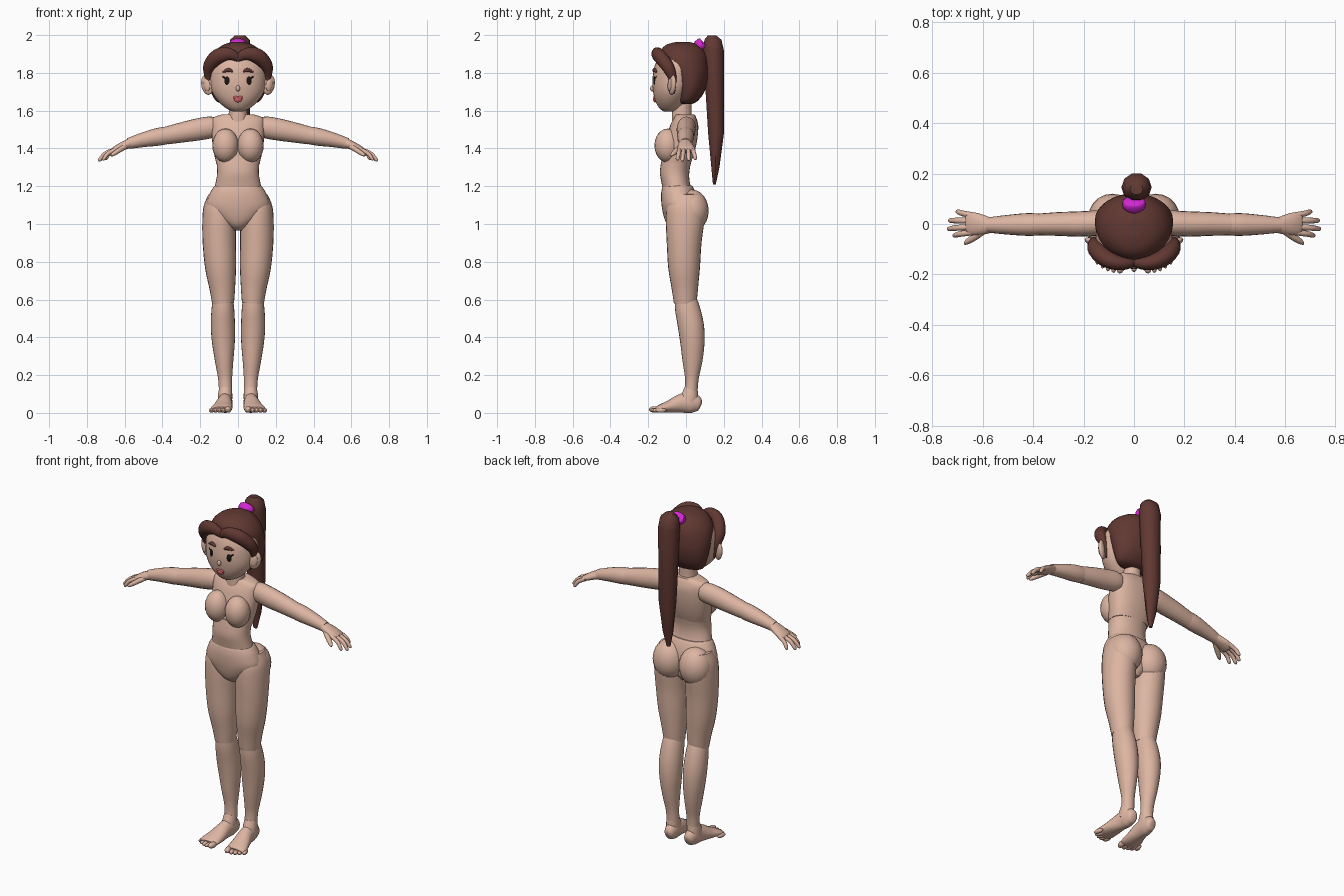
import bpy, bmesh
from math import cos, sin, pi, radians
from mathutils import Vector, Matrix, Euler


def material(name, rgb):
    m = bpy.data.materials.new(name)
    m.diffuse_color = (*rgb, 1)
    return m


SKIN = material("skin", (0.72, 0.46, 0.36))
HAIR = material("hair", (0.12, 0.04, 0.032))
DARK = material("dark", (0.012, 0.008, 0.008))
LIP = material("lip", (0.65, 0.11, 0.12))
TIE = material("tie", (0.65, 0.02, 0.65))


def finish(name, bm, mat, mirror):
    bmesh.ops.recalc_face_normals(bm, faces=bm.faces)
    me = bpy.data.meshes.new(name)
    bm.to_mesh(me)
    bm.free()
    ob = bpy.data.objects.new(name, me)
    bpy.context.collection.objects.link(ob)
    me.materials.append(mat)
    if mirror:
        mod = ob.modifiers.new("mirror", 'MIRROR')
        mod.use_mirror_merge = False
    return ob


def spline(rows, n):
    """Catmull-Rom through rows of numbers."""
    out = []
    for i in range(len(rows) - 1):
        p = [rows[max(i - 1, 0)], rows[i], rows[i + 1], rows[min(i + 2, len(rows) - 1)]]
        for k in range(n):
            t = k / n
            out.append([0.5 * (2 * b + (c - a) * t + (2 * a - 5 * b + 4 * c - d) * t * t
                               + (3 * b - a - 3 * c + d) * t ** 3) for a, b, c, d in zip(*p)])
    return out + [list(rows[-1])]


def skin(name, rings, mat, mirror):
    bm = bmesh.new()
    vs = [[bm.verts.new(v) for v in r] for r in rings]
    n = len(vs[0])
    for a, b in zip(vs, vs[1:]):
        for i in range(n):
            bm.faces.new((a[i], a[(i + 1) % n], b[(i + 1) % n], b[i]))
    bm.faces.new(vs[0])
    bm.faces.new(vs[-1])
    return finish(name, bm, mat, mirror)


def stack(name, rows, mat=SKIN, mirror=False, cx=0, seg=32, n=4, e=1.0):
    """Horizontal ovals: (z, half width, front y, back y)."""
    def f(c):
        return abs(c) ** e * (1 if c > 0 else -1)
    rings = []
    for z, hx, yf, yb in spline(rows, n):
        rings.append([(cx + hx * f(cos(2 * pi * i / seg)),
                       (yf + yb) / 2 + (yb - yf) / 2 * f(sin(2 * pi * i / seg)), z) for i in range(seg)])
    return skin(name, rings, mat, mirror)


def tube(name, rows, axis, mat=SKIN, mirror=True, seg=20, n=4):
    """Swept ovals: (x, y, z, radius along axis, other radius)."""
    rows = spline(rows, n)
    pts = [Vector(r[:3]) for r in rows]
    rings = []
    for i, r in enumerate(rows):
        t = (pts[min(i + 1, len(pts) - 1)] - pts[max(i - 1, 0)]).normalized()
        u = Vector(axis)
        u = (u - t * u.dot(t)).normalized()
        v = t.cross(u)
        rings.append([pts[i] + u * r[3] * cos(2 * pi * k / seg) + v * r[4] * sin(2 * pi * k / seg)
                      for k in range(seg)])
    return skin(name, rings, mat, mirror)


def ball(name, loc, rad, mat=SKIN, mirror=True, rot=(0, 0, 0), seg=20):
    bm = bmesh.new()
    m = Matrix.LocRotScale(Vector(loc), Euler([radians(a) for a in rot]), Vector(rad))
    bmesh.ops.create_uvsphere(bm, u_segments=seg, v_segments=seg // 2 + 2, radius=1, matrix=m)
    return finish(name, bm, mat, mirror)


X, Y = (1, 0, 0), (0, 1, 0)

# Torso
stack("neck", [(1.53, .062, -.075, .045), (1.57, .05, -.075, .03), (1.66, .048, -.07, .03)], e=.95)
stack("chest", [(1.32, .115, -.125, .025), (1.38, .128, -.115, .045), (1.45, .138, -.105, .06),
                (1.52, .142, -.085, .065), (1.56, .135, -.065, .055), (1.58, .085, -.055, .045)], e=.85)
ball("bust", (.066, -.097, 1.415), (.07, .07, .09))
stack("waist", [(1.17, .13, -.12, .035), (1.22, .118, -.13, .02), (1.28, .11, -.138, .018),
                (1.36, .118, -.125, .035)], e=.92)
stack("pelvis", [(.965, .025, -.06, .03), (.99, .06, -.095, .05), (1.03, .115, -.115, .06),
                 (1.09, .168, -.128, .065), (1.15, .155, -.132, .055), (1.19, .133, -.127, .04),
                 (1.205, .118, -.12, .03)], e=.92)
ball("buttock", (.086, .03, 1.07), (.094, .09, .112))

# Legs
tube("thigh", [(.112, 0, 1.16, .045, .07), (.107, 0, 1.1, .075, .1), (.101, -.005, 1.02, .088, .102),
               (.099, -.01, .9, .088, .092), (.092, -.01, .77, .082, .084), (.083, -.006, .66, .068, .07),
               (.079, -.004, .58, .058, .06)], X, seg=24)
tube("shin", [(.079, -.004, .61, .052, .056), (.08, .008, .55, .06, .066), (.08, .026, .46, .064, .069),
              (.077, .034, .37, .06, .064), (.073, .034, .27, .048, .052), (.068, .031, .18, .037, .036),
              (.066, .027, .11, .035, .034)], X, seg=24)
tube("ankle", [(.066, .027, .13, .034, .035), (.068, .02, .09, .038, .045), (.07, .01, .05, .038, .052)], X)
tube("foot", [(.064, .079, .04, .012, .015), (.064, .07, .043, .027, .035), (.066, .035, .052, .037, .052),
              (.07, -.02, .051, .04, .051), (.079, -.085, .034, .051, .034), (.088, -.135, .023, .057, .022),
              (.089, -.158, .018, .05, .014)], X)
for i in range(5):
    r = .017 if i == 0 else .0125
    ball("toe_%d" % (i + 1), (.052 + .021 * i + (.004 if i else 0), -.167 + .0022 * i * i, r + .001),
         (r, .03, r), rot=(0, 0, 12), seg=12)

# Arms and hands
tube("upper_arm", [(.115, .005, 1.512, .045, .05), (.15, .003, 1.511, .05, .058), (.22, 0, 1.499, .05, .058),
                   (.3, 0, 1.484, .047, .053), (.38, -.002, 1.468, .043, .047)], Y)
tube("forearm", [(.36, -.002, 1.472, .042, .045), (.42, -.002, 1.462, .045, .047), (.5, -.003, 1.446, .039, .039),
                 (.58, -.004, 1.426, .03, .029)], Y)
tube("palm", [(.56, -.004, 1.431, .028, .027), (.59, -.004, 1.421, .037, .024), (.63, 0, 1.404, .045, .02),
              (.658, .002, 1.39, .043, .015), (.665, .002, 1.386, .034, .008)], Y)
for i, (y0, x1, y1, z1) in enumerate([(.035, .703, .049, 1.34), (.013, .733, .014, 1.334),
                                      (-.011, .737, -.019, 1.332), (-.033, .715, -.045, 1.337)]):
    mx, my = .645 + (x1 - .645) * .6, (y0 + y1) / 2
    tube("finger_%d" % (i + 1), [(.64, y0, 1.397, .012, .012), (mx, my, 1.375, .0115, .0115),
                                 (x1 - .005, y1, z1 + .008, .0095, .0095), (x1, y1, z1, .004, .004)],
         Y, seg=10, n=3)
tube("thumb", [(.595, -.025, 1.412, .015, .015), (.63, -.05, 1.39, .015, .014), (.66, -.07, 1.37, .011, .011),
               (.672, -.08, 1.362, .004, .004)], Y, seg=10, n=3)

# Head
stack("face", [(1.595, .025, -.115, -.06), (1.612, .062, -.14, -.03), (1.65, .105, -.162, 0),
               (1.7, .138, -.174, .03), (1.76, .15, -.178, .06), (1.84, .148, -.165, .07),
               (1.91, .11, -.13, .05)])
ball("ear", (.163, -.073, 1.737), (.034, .016, .054), rot=(0, 12, 25))
ball("inner_ear", (.166, -.086, 1.737), (.019, .008, .034), rot=(0, 12, 25))
ball("nose", (0, -.178, 1.718), (.011, .012, .016), mirror=False)
ball("eye", (.056, -.162, 1.757), (.018, .01, .029), DARK, rot=(0, 0, 16))
ball("eyelash", (.073, -.157, 1.776), (.012, .007, .005), DARK, rot=(0, -30, 20), seg=10)
tube("eyebrow", [(.028, -.17, 1.806, .006, .004), (.05, -.167, 1.815, .01, .011),
                 (.08, -.154, 1.805, .006, .004)], Y, HAIR, seg=10)
ball("mouth", (0, -.164, 1.66), (.022, .01, .016), LIP, mirror=False)
ball("lip_peak", (.011, -.165, 1.67), (.014, .008, .01), LIP, seg=12)

# Hair
stack("hair_cap", [(1.635, .07, -.03, .03), (1.65, .115, -.045, .06), (1.7, .142, -.06, .098),
                   (1.78, .155, -.09, .12), (1.86, .15, -.14, .118), (1.91, .126, -.137, .102),
                   (1.945, .085, -.11, .07), (1.962, .035, -.06, .025), (1.964, .008, -.025, -.01)], HAIR)
tube("bangs", [(-.004, -.152, 1.875, .015, .018), (.045, -.157, 1.9, .026, .032), (.105, -.14, 1.888, .034, .04),
               (.15, -.1, 1.838, .034, .034), (.158, -.075, 1.785, .024, .02), (.148, -.066, 1.72, .012, .01),
               (.14, -.064, 1.69, .003, .003)], Y, HAIR)
stack("ponytail", [(1.21, .012, .142, .158), (1.3, .032, .133, .178), (1.48, .05, .115, .203),
                   (1.72, .056, .1, .203), (1.92, .06, .088, .203), (1.975, .052, .095, .19),
                   (1.999, .026, .115, .16)], HAIR, cx=.01, seg=10, n=1)
tube("hair_tie", [(0, .062, 1.935, .03, .03), (0, .068, 1.94, .045, .034), (0, .088, 1.955, .045, .034),
                  (0, .094, 1.96, .03, .03)], X, TIE, mirror=False, n=2)

bpy.ops.object.select_all(action='SELECT')
bpy.context.view_layer.objects.active = bpy.data.objects["chest"]
bpy.ops.object.shade_smooth_by_angle(angle=radians(40))
